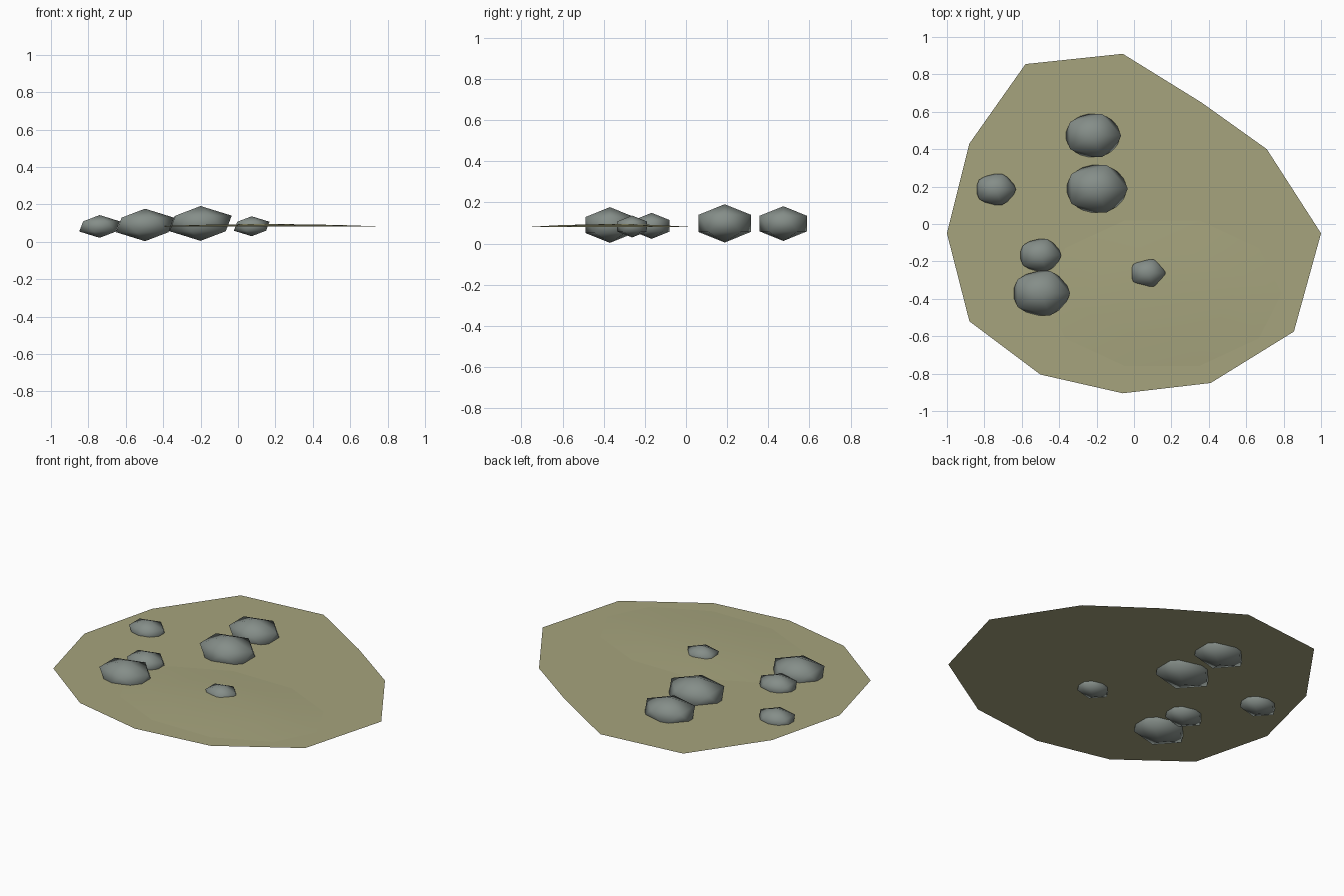
import bpy, bmesh, math

if "Cube" in bpy.data.objects:
    bpy.data.objects.remove(bpy.data.objects["Cube"])


def material(name, rgb):
    m = bpy.data.materials.new(name)
    m.diffuse_color = (*rgb, 1)
    m.use_nodes = True
    m.node_tree.nodes["Principled BSDF"].inputs["Base Color"].default_value = m.diffuse_color
    return m


soil = material("dry olive soil", (0.38, 0.37, 0.205))
stone = material("grey green stone", (0.235, 0.27, 0.25))


def add_object(name, bm, mat, smooth):
    mesh = bpy.data.meshes.new(name)
    for f in bm.faces:
        f.smooth = smooth
    bm.to_mesh(mesh)
    bm.free()
    mesh.materials.append(mat)
    ob = bpy.data.objects.new(name, mesh)
    bpy.context.collection.objects.link(ob)
    return ob


# Flat ground patch with an irregular twelve-sided outline
GROUND_Z = 0.08
outline = [(-1, -0.05), (-0.88, -0.52), (-0.5, -0.805), (-0.06, -0.905),
           (0.41, -0.85), (0.855, -0.575), (1, -0.05), (0.71, 0.4),
           (0.36, 0.65), (-0.06, 0.91), (-0.58, 0.855), (-0.88, 0.43)]
bm = bmesh.new()
bm.faces.new([bm.verts.new((x, y, GROUND_Z)) for x, y in outline])
add_object("ground_patch", bm, soil, False)

# Very shallow mound lying on the ground patch
bm = bmesh.new()
cx, cy = 0.15, -0.37
rings = []
for scale, z in ((1.0, 0.081), (0.6, 0.09)):
    rings.append([bm.verts.new((cx + 0.64 * scale * math.cos(math.tau * i / 10),
                                cy + 0.41 * scale * math.sin(math.tau * i / 10), z))
                  for i in range(10)])
top = bm.verts.new((cx, cy + 0.05, 0.096))
for i in range(10):
    j = (i + 1) % 10
    bm.faces.new((rings[0][i], rings[0][j], rings[1][j], rings[1][i]))
    bm.faces.new((rings[1][i], rings[1][j], top))
add_object("low_mound", bm, soil, True)

# Rocks: squashed twenty-sided stones half sunk in the ground (x, y, z, size)
rocks = [(-0.20, 0.188, 0.098, 0.150),
         (-0.22, 0.473, 0.097, 0.136),
         (-0.497, -0.370, 0.090, 0.140),
         (-0.502, -0.167, 0.086, 0.102),
         (-0.74, 0.185, 0.082, 0.098),
         (0.073, -0.262, 0.083, 0.086)]
for n, (x, y, z, r) in enumerate(rocks, 1):
    bm = bmesh.new()
    bmesh.ops.create_icosphere(bm, subdivisions=1, radius=1)
    for v in bm.verts:
        v.co = (x + v.co.x * r * 1.24, y + v.co.y * r, z + v.co.z * r * 0.62)
    add_object(f"rock_{n}", bm, stone, True)
